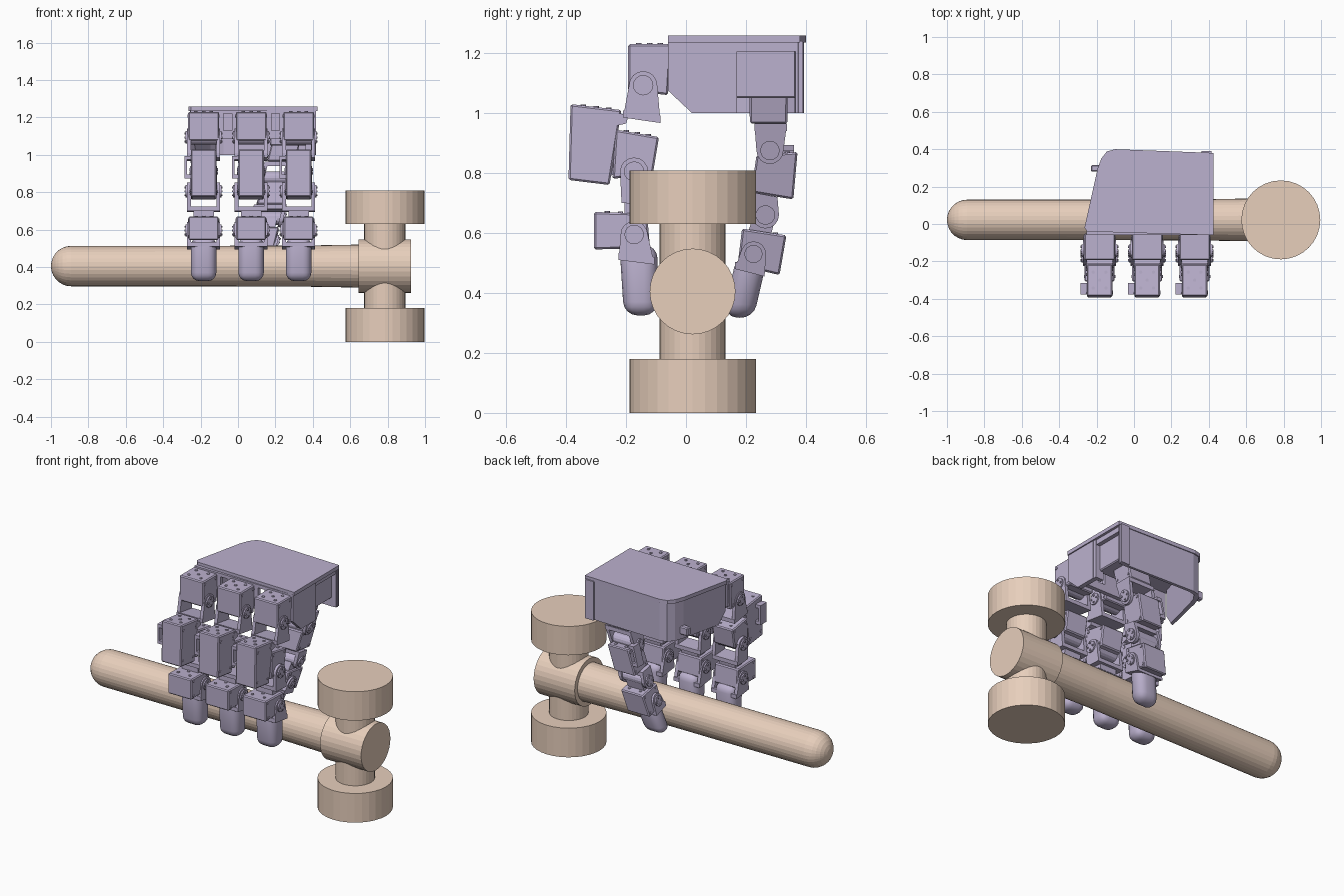
import bpy, bmesh
from math import sin, cos, pi
from mathutils import Matrix, Vector

if "Cube" in bpy.data.objects:
    bpy.data.objects.remove(bpy.data.objects["Cube"])


def material(name, rgb):
    m = bpy.data.materials.new(name)
    m.diffuse_color = (*rgb, 1)
    m.use_nodes = True
    m.node_tree.nodes["Principled BSDF"].inputs["Base Color"].default_value = m.diffuse_color
    return m


WOOD = material("pale_wood", (0.80, 0.62, 0.50))
SHELL = material("lavender_plastic", (0.50, 0.44, 0.62))


def finish(bm, name, mat, matrix=None):
    if matrix:
        bm.transform(matrix)
    bmesh.ops.recalc_face_normals(bm, faces=bm.faces)
    me = bpy.data.meshes.new(name)
    bm.to_mesh(me)
    bm.free()
    me.materials.append(mat)
    ob = bpy.data.objects.new(name, me)
    bpy.context.collection.objects.link(ob)
    return ob


def hull(bm, pts, bevel=0.0, seg=1, smooth=False):
    """Add the convex solid around pts to bm."""
    t = bmesh.new()
    for p in pts:
        t.verts.new(p)
    bmesh.ops.convex_hull(t, input=t.verts[:])
    bmesh.ops.delete(t, geom=[v for v in t.verts if not v.link_faces], context='VERTS')
    bmesh.ops.dissolve_limit(t, angle_limit=0.02, verts=t.verts[:], edges=t.edges[:])
    if bevel:
        bmesh.ops.bevel(t, geom=t.edges[:], offset=bevel, segments=seg,
                        profile=0.5, affect='EDGES', clamp_overlap=True)
    for f in t.faces:
        f.smooth = smooth
    me = bpy.data.meshes.new("tmp")
    t.to_mesh(me)
    t.free()
    bm.from_mesh(me)
    bpy.data.meshes.remove(me)


def slab(bm, yz, x0, x1, bevel=0.0, seg=1, smooth=False):
    hull(bm, [(x, y, z) for x in (x0, x1) for y, z in yz], bevel, seg, smooth)


def box(bm, x0, x1, y0, y1, z0, z1, bevel=0.0):
    slab(bm, [(y0, z0), (y1, z0), (y1, z1), (y0, z1)], x0, x1, bevel)


def circle(c, r, n=16):
    return [(c[0] + r * cos(2 * pi * i / n), c[1] + r * sin(2 * pi * i / n)) for i in range(n)]


def lathe(name, profile, matrix, n=32):
    """Turn (height, radius) pairs about z, then place with matrix."""
    bm = bmesh.new()
    rings = [[bm.verts.new((x, y, h)) for x, y in circle((0, 0), r, n)] for h, r in profile]
    for a, b in zip(rings, rings[1:]):
        for i in range(n):
            bm.faces.new((a[i], a[(i + 1) % n], b[(i + 1) % n], b[i]))
    bm.faces.new(rings[0])
    bm.faces.new(rings[-1])
    return finish(bm, name, WOOD, matrix)


# ---- mallet ----
along_x = Matrix.Translation((0, 0.022, 0.405)) @ Matrix.Rotation(pi / 2, 4, 'Y')
R = 0.108
dome = [(-1 + R - R * cos(a), R * sin(a)) for a in [0.04] + [pi / 2 * i / 7 for i in range(1, 8)]]
lathe("mallet_handle", dome + [(0.30, 0.109), (0.66, 0.115)], along_x)
lathe("mallet_collar", [(0.645, 0.143), (0.925, 0.143)], along_x)
upright = Matrix.Translation((0.785, 0.022, 0))
lathe("mallet_neck", [(0.16, 0.11), (0.65, 0.11)], upright)
lathe("mallet_lower_face", [(0.0, 0.211), (0.18, 0.211)], upright)
lathe("mallet_upper_face", [(0.63, 0.211), (0.808, 0.211)], upright)

# ---- palm: roof plate with open-bottomed walls ----
outline = [(0.425, -0.06), (0.425, 0.38), (-0.10, 0.40), (-0.145, 0.388),
           (-0.175, 0.35), (-0.195, 0.295), (-0.265, -0.02), (-0.25, -0.04)]
bm = bmesh.new()
hull(bm, [(x, y, z) for x, y in outline for z in (1.235, 1.258)])
finish(bm, "palm_plate", SHELL)

bm = bmesh.new()
inner = Vector((0.1, 0.17))
for a, b in zip(outline[1:6], outline[2:7]):
    corners = []
    for p in (a, b):
        v = Vector(p)
        v = v + (inner - v).normalized() * 0.008
        corners += [v, v + (inner - v).normalized() * 0.026]
    pts = []
    for v in corners:
        pts += [(v.x, v.y, 1.24), (v.x, v.y, 1.0 if v.y > 0.03 else 1.07)]
        if a[0] < -0.19 and v.y < 0.03:
            pts.append((v.x + 0.012, v.y + 0.05, 1.0))
    hull(bm, pts)
finish(bm, "palm_walls", SHELL)

bm = bmesh.new()
side = [(-0.06, 1.24), (0.15, 1.24), (0.15, 1.0), (0.02, 1.0), (-0.06, 1.075)]
slab(bm, side, 0.39, 0.418)
finish(bm, "palm_right_wall", SHELL)

bm = bmesh.new()
box(bm, -0.255, 0.418, -0.06, -0.035, 1.085, 1.24)
front = finish(bm, "palm_front_wall", SHELL)
bm = bmesh.new()
for x in (-0.055, 0.2):
    box(bm, x - 0.022, x + 0.022, -0.1, 0.0, 1.13, 1.22)
cutter = finish(bm, "slot_cutter", SHELL)
cutter.hide_render = True
cutter.hide_viewport = True
mod = front.modifiers.new("slots", 'BOOLEAN')
mod.operation = 'DIFFERENCE'
mod.object = cutter

bm = bmesh.new()
box(bm, -0.23, -0.17, 0.28, 0.315, 1.03, 1.08, 0.006)
finish(bm, "palm_side_tab", SHELL)

# thumb drive mounted inside the palm's right opening
bm = bmesh.new()
box(bm, 0.17, 0.385, 0.15, 0.37, 1.05, 1.235, 0.006)
for y in (0.145, 0.365):
    box(bm, 0.36, 0.415, y, y + 0.025, 1.0, 1.24)
box(bm, 0.36, 0.41, 0.15, 0.38, 1.205, 1.235)
finish(bm, "thumb_mount", SHELL)


# ---- jointed digits ----
def digit(name, motors, brackets, tip, matrix, lead):
    """motors: side outlines; brackets: pivot, radius, foot corners; lead: cable side."""
    for i, (quad, hw) in enumerate(motors):
        bm = bmesh.new()
        slab(bm, quad, -hw, hw, 0.006)
        # seam band and screw heads on the sides
        cy, cz = sum(p[0] for p in quad) / 4, sum(p[1] for p in quad) / 4
        for y, z in quad:
            c = (y + (cy - y) * 0.28, z + (cz - z) * 0.28)
            slab(bm, circle(c, 0.008, 8), -hw - 0.004, hw + 0.004)
        # screw heads on top, in a five-spot
        (ay, az), (by, bz) = quad[0], quad[1]
        for u, x in ((.25, -.5), (.25, .5), (.5, 0), (.75, -.5), (.75, .5)):
            y, z = ay + (by - ay) * u, az + (bz - az) * u
            hull(bm, [(x * hw + dx, y + dy, z + dz) for dx, dy in circle((0, 0), 0.009, 8)
                      for dz in (-0.006, 0.004)])
        # cable bracket with an open window
        if i == 1:
            y0, y1 = sorted((cy + lead * 0.005, cy + lead * 0.065))
            for a, b in ((cz - 0.02, cz), (cz + 0.08, cz + 0.10)):
                box(bm, -hw - 0.035, -hw, y0, y1, a, b)
            box(bm, -hw - 0.035, -hw - 0.022, y0, y1, cz - 0.02, cz + 0.10)
        finish(bm, f"{name}_motor_{i + 1}", SHELL, matrix)
    for i, (c, r, feet, up) in enumerate(brackets):
        bm = bmesh.new()
        for s in (-1, 1):
            x0, x1 = sorted((s * 0.068, s * 0.088))
            slab(bm, circle(c, r) + feet, x0, x1)
            x0, x1 = sorted((s * 0.088, s * 0.096))
            slab(bm, circle(c, r * 0.72), x0, x1)
            for p in circle(c, r * 0.45, 4):
                slab(bm, circle(p, 0.006, 6), *sorted((s * 0.096, s * 0.101)))
        # cross plate joining both cheeks
        slab(bm, feet + [(y, z + up * 0.024) for y, z in feet], -0.088, 0.088)
        # axle core
        slab(bm, circle(c, r * 0.8), -0.068, 0.068)
        finish(bm, f"{name}_bracket_{i + 1}", SHELL, matrix)
    bm = bmesh.new()
    slab(bm, tip, -0.068, 0.068, 0.045, 4, True)
    finish(bm, f"{name}_tip", SHELL, matrix)


finger = dict(
    motors=[([(-0.193, 1.23), (-0.05, 1.23), (-0.06, 1.06), (-0.193, 1.075)], 0.082),
            ([(-0.385, 1.03), (-0.215, 1.01), (-0.255, 0.76), (-0.392, 0.777)], 0.068),
            ([(-0.235, 0.945), (-0.09, 0.92), (-0.11, 0.80), (-0.245, 0.78)], 0.072),
            ([(-0.307, 0.67), (-0.13, 0.665), (-0.12, 0.55), (-0.307, 0.545)], 0.08)],
    brackets=[((-0.143, 1.093), 0.047, [(-0.21, 0.985), (-0.085, 0.967)], 1),
              ((-0.173, 0.805), 0.047, [(-0.215, 0.70), (-0.115, 0.695)], 1),
              ((-0.173, 0.595), 0.045, [(-0.225, 0.51), (-0.105, 0.495)], 1)],
    tip=[(-0.222, 0.56), (-0.095, 0.56), (-0.095, 0.325), (-0.207, 0.325)])

for label, x in (("left", -0.184), ("middle", 0.07), ("right", 0.324)):
    digit(label + "_finger", matrix=Matrix.Translation((x, 0, 0)), lead=-1, **finger)

# link arms bridging each finger's first bracket to its outer motor
for label, x in (("left", -0.184), ("middle", 0.07), ("right", 0.324)):
    bm = bmesh.new()
    slab(bm, [(-0.235, 1.0), (-0.19, 0.995), (-0.20, 0.965), (-0.245, 0.955)], x - 0.07, x + 0.07)
    slab(bm, [(-0.26, 0.86), (-0.21, 0.86), (-0.21, 0.80), (-0.26, 0.79)], x - 0.06, x + 0.06)
    slab(bm, [(-0.205, 0.715), (-0.13, 0.715), (-0.14, 0.65), (-0.205, 0.65)], x - 0.055, x + 0.055)
    finish(bm, label + "_finger_link_arm", SHELL)

# thumb leans toward the handle end as it drops
lean = Matrix(((1, 0, 0.25, 0.24 - 0.25), (0, 1, 0, 0), (0, 0, 1, 0), (0, 0, 0, 1)))
digit("thumb",
      motors=[([(0.21, 1.15), (0.34, 1.15), (0.338, 0.965), (0.213, 0.965)], 0.075),
              ([(0.235, 0.86), (0.372, 0.87), (0.358, 0.712), (0.218, 0.735)], 0.072),
              ([(0.187, 0.615), (0.335, 0.592), (0.312, 0.46), (0.172, 0.492)], 0.076)],
      brackets=[((0.28, 0.875), 0.045, [(0.228, 0.965), (0.337, 0.965)], -1),
                ((0.265, 0.66), 0.045, [(0.225, 0.735), (0.305, 0.72)], -1),
                ((0.225, 0.53), 0.042, [(0.163, 0.48), (0.262, 0.455)], 1)],
      tip=[(0.17, 0.53), (0.27, 0.51), (0.225, 0.315), (0.125, 0.32)],
      matrix=lean, lead=1)
bm = bmesh.new()
slab(bm, [(0.225, 0.66), (0.30, 0.66), (0.28, 0.58), (0.20, 0.58)], -0.055, 0.055)
finish(bm, "thumb_link_arm", SHELL, lean)
